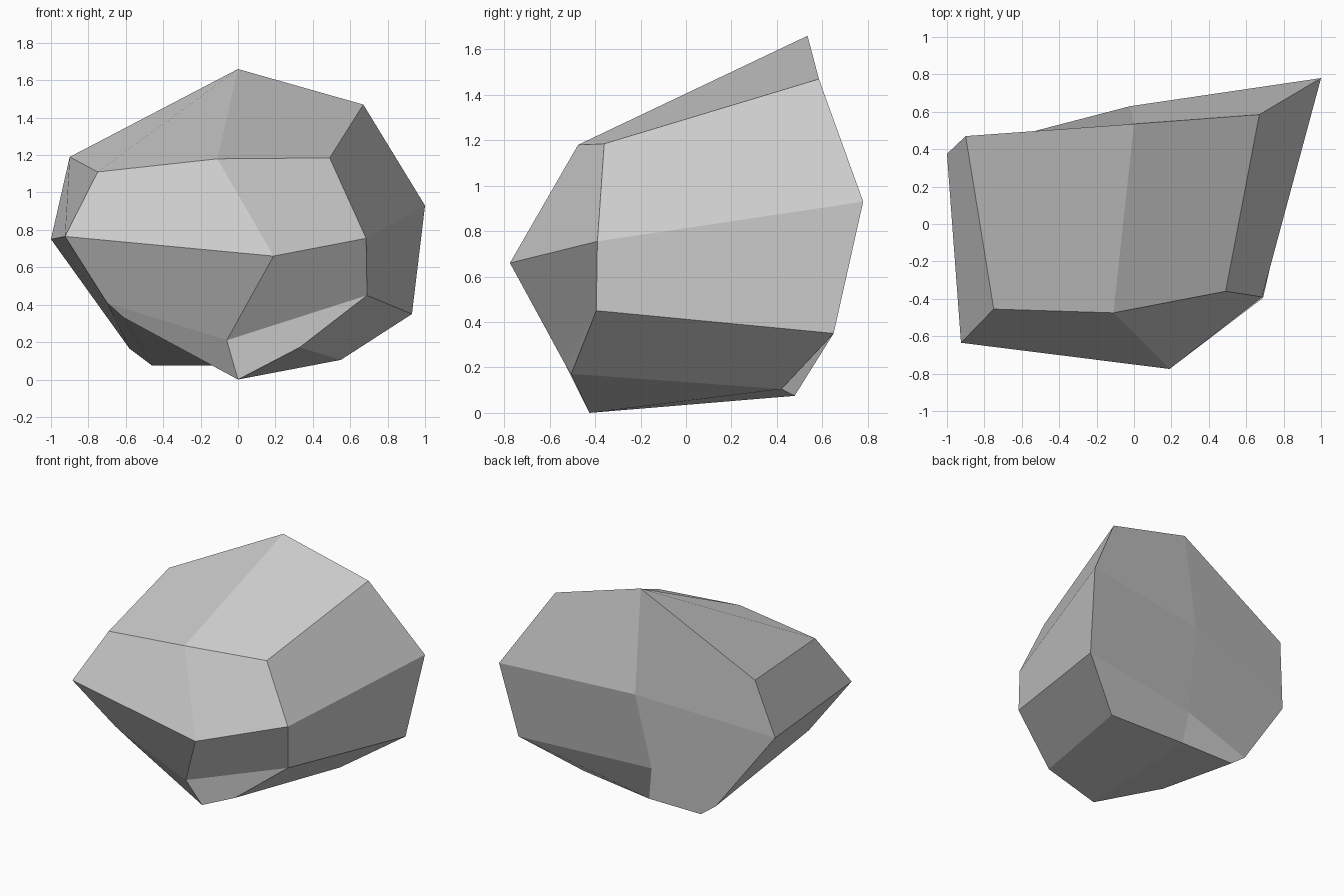
import bpy
import bmesh

default_cube = bpy.data.objects.get("Cube")
if default_cube:
    bpy.data.objects.remove(default_cube, do_unlink=True)


def make_material(name, color):
    material = bpy.data.materials.new(name)
    material.use_nodes = True
    material.diffuse_color = color
    shader = next(n for n in material.node_tree.nodes if n.type == 'BSDF_PRINCIPLED')
    shader.inputs["Base Color"].default_value = color
    return material


# Six-sided cross-sections, running front left corner, front, front right corner,
# back right corner, back, back left corner
shoulder_ring = [(-.75, -.455, 1.11), (-.11, -.475, 1.18), (.49, -.36, 1.185),
                 (.67, .585, 1.47), (0, .535, 1.66), (-.9, .47, 1.19)]
waist_ring = [(-.925, -.635, .765), (.19, -.775, .66), (.685, -.39, .755),
              (1, .78, .93), (-.02, .63, .91), (-1, .375, .75)]
lower_ring = [(-.7, -.45, .41), (-.06, -.53, .21), (.69, -.395, .45),
              (.93, .65, .35), (-.065, .5, .32), (-.58, .475, .165)]
base_ring = [(-.61, -.42, .33), (0, -.425, 0), (.33, -.505, .172),
             (.55, .42, .105), (-.03, .478, .075), (-.46, .48, .075)]


def cap(bm, ring):
    """Close a ring with two facets that meet on its front-to-back line."""
    front_left, front, front_right, back_right, back, back_left = ring
    bm.faces.new((front_left, front, back, back_left))
    bm.faces.new((front, front_right, back_right, back))


def build_rock(name, outlines, material):
    bm = bmesh.new()
    rings = [[bm.verts.new(point) for point in outline] for outline in outlines]

    # Side facets between neighbouring rings
    for upper, lower in zip(rings, rings[1:]):
        for i in range(len(upper)):
            bm.faces.new((upper[i - 1], lower[i - 1], lower[i], upper[i]))

    # Top and underside
    cap(bm, rings[0])
    cap(bm, rings[-1])
    bmesh.ops.recalc_face_normals(bm, faces=bm.faces[:])

    mesh = bpy.data.meshes.new(name)
    bm.to_mesh(mesh)
    bm.free()
    mesh.materials.append(material)
    rock = bpy.data.objects.new(name, mesh)
    bpy.context.collection.objects.link(rock)
    return rock


stone_grey = make_material("stone_grey", (.6, .6, .6, 1))
build_rock("rock", [shoulder_ring, waist_ring, lower_ring, base_ring], stone_grey)
